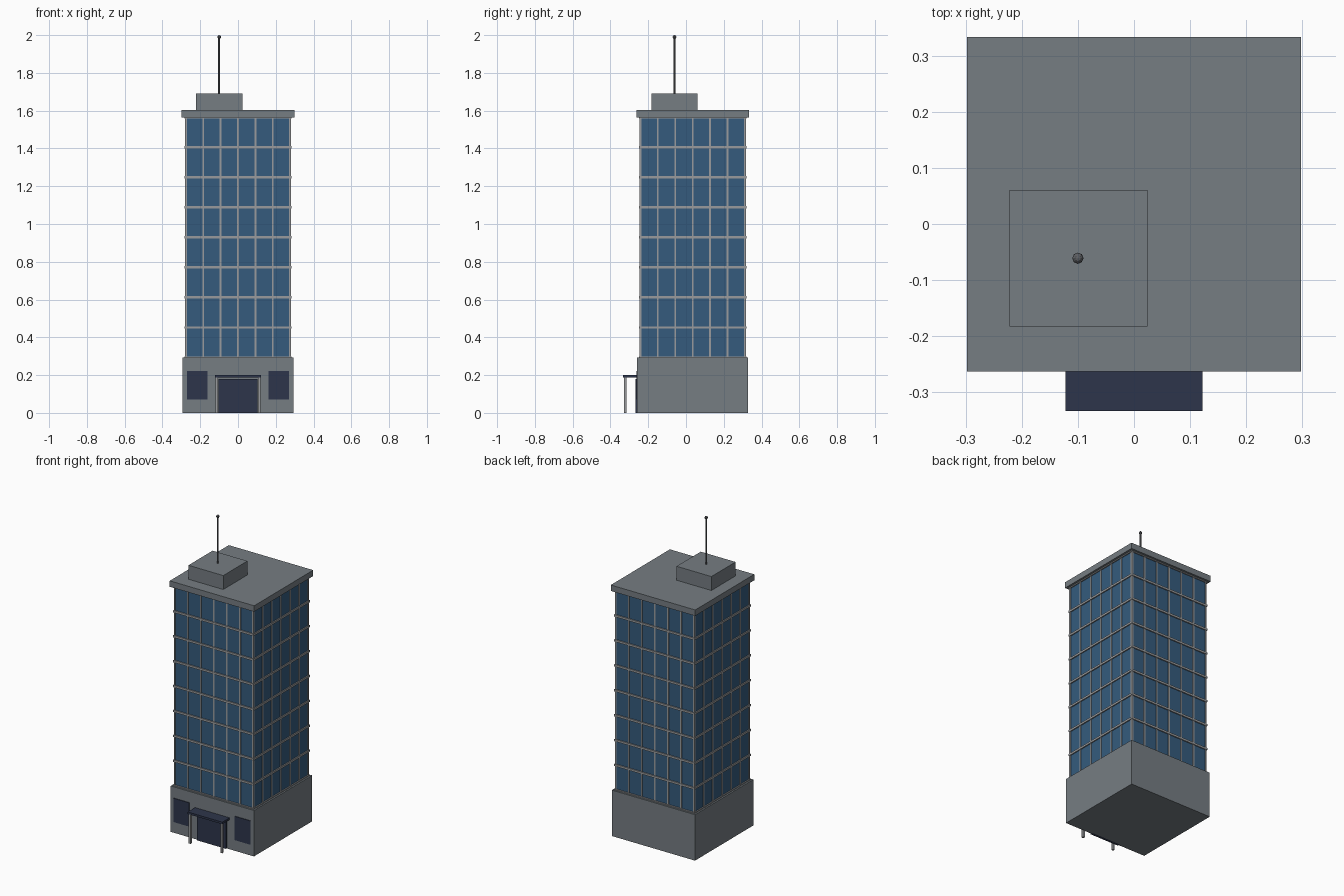
import bpy
from mathutils import Vector

if "Cube" in bpy.data.objects:
    bpy.data.objects.remove(bpy.data.objects["Cube"], do_unlink=True)


def material(name, r, g, b):
    m = bpy.data.materials.new(name)
    m.use_nodes = True
    m.diffuse_color = (r, g, b, 1)
    bsdf = next(n for n in m.node_tree.nodes if n.type == 'BSDF_PRINCIPLED')
    bsdf.inputs["Base Color"].default_value = (r, g, b, 1)
    return m


concrete = material("concrete grey", 0.18, 0.205, 0.225)
glass = material("blue glass", 0.035, 0.105, 0.205)
frame = material("light metal", 0.32, 0.33, 0.34)
navy = material("dark navy", 0.027, 0.036, 0.07)
steel = material("dark steel", 0.11, 0.115, 0.125)


def box(name, low, high, mat):
    low, high = Vector(low), Vector(high)
    bpy.ops.mesh.primitive_cube_add(size=1, location=(low + high) / 2)
    ob = bpy.context.object
    ob.name = name
    ob.scale = high - low
    bpy.ops.object.transform_apply(location=False, rotation=False, scale=True)
    ob.data.materials.append(mat)
    return ob


CY = 0.035        # tower centre in y
BASE_TOP = 0.293
ROOF = 1.565
FLOORS, BAYS = 8, 6


def block(name, half, z0, z1, mat):
    return box(name, (-half, CY - half, z0), (half, CY + half, z1), mat)


# Main masses
block("base", 0.294, 0, BASE_TOP, concrete)
block("glass_tower", 0.277, BASE_TOP, ROOF, glass)
block("roof_slab", 0.298, ROOF, 1.603, concrete)
box("roof_housing", (-0.222, -0.183, 1.603), (0.024, 0.061, 1.692), concrete)

# Floor bands running round the tower
step = (ROOF - BASE_TOP) / FLOORS
for i in range(FLOORS + 1):
    z = BASE_TOP + i * step
    block(f"floor_band_{i}", 0.284, z - 0.0065, z + 0.0065, frame)

# Upright mullions on all four sides
half, w = 0.281, 0.0045
bay = 2 * 0.277 / BAYS
for i in range(BAYS + 1):
    c = -0.277 + i * bay
    for s, side in ((-1, "a"), (1, "b")):
        d0, d1 = sorted((s * half, s * (half - 0.01)))
        box(f"mullion_x_{side}_{i}", (c - w, CY + d0, BASE_TOP),
            (c + w, CY + d1, ROOF), frame)
        box(f"mullion_y_{side}_{i}", (d0, CY + c - w, BASE_TOP),
            (d1, CY + c + w, ROOF), frame)

# Entrance: door, canopy, posts and ground floor windows
wall = CY - 0.294
box("door", (-0.102, wall - 0.008, 0), (0.102, wall + 0.01, 0.18), navy)
box("canopy", (-0.122, -0.333, 0.188), (0.122, wall, 0.201), navy)
for s, side in ((-1, "right"), (1, "left")):
    x = s * 0.112
    box(f"post_{side}", (x - 0.007, -0.329, 0), (x + 0.007, -0.315, 0.188), frame)
    x = s * 0.216
    box(f"window_{side}", (x - 0.055, wall - 0.004, 0.07),
        (x + 0.055, wall + 0.005, 0.222), navy)

# Rooftop antenna
bpy.ops.mesh.primitive_cylinder_add(vertices=8, radius=0.005, depth=0.3,
                                    location=(-0.1, -0.061, 1.84))
mast = bpy.context.object
mast.name = "antenna_mast"
mast.data.materials.append(steel)
bpy.ops.mesh.primitive_uv_sphere_add(segments=8, ring_count=6, radius=0.01,
                                     location=(-0.1, -0.061, 1.99))
tip = bpy.context.object
tip.name = "antenna_tip"
tip.data.materials.append(steel)
